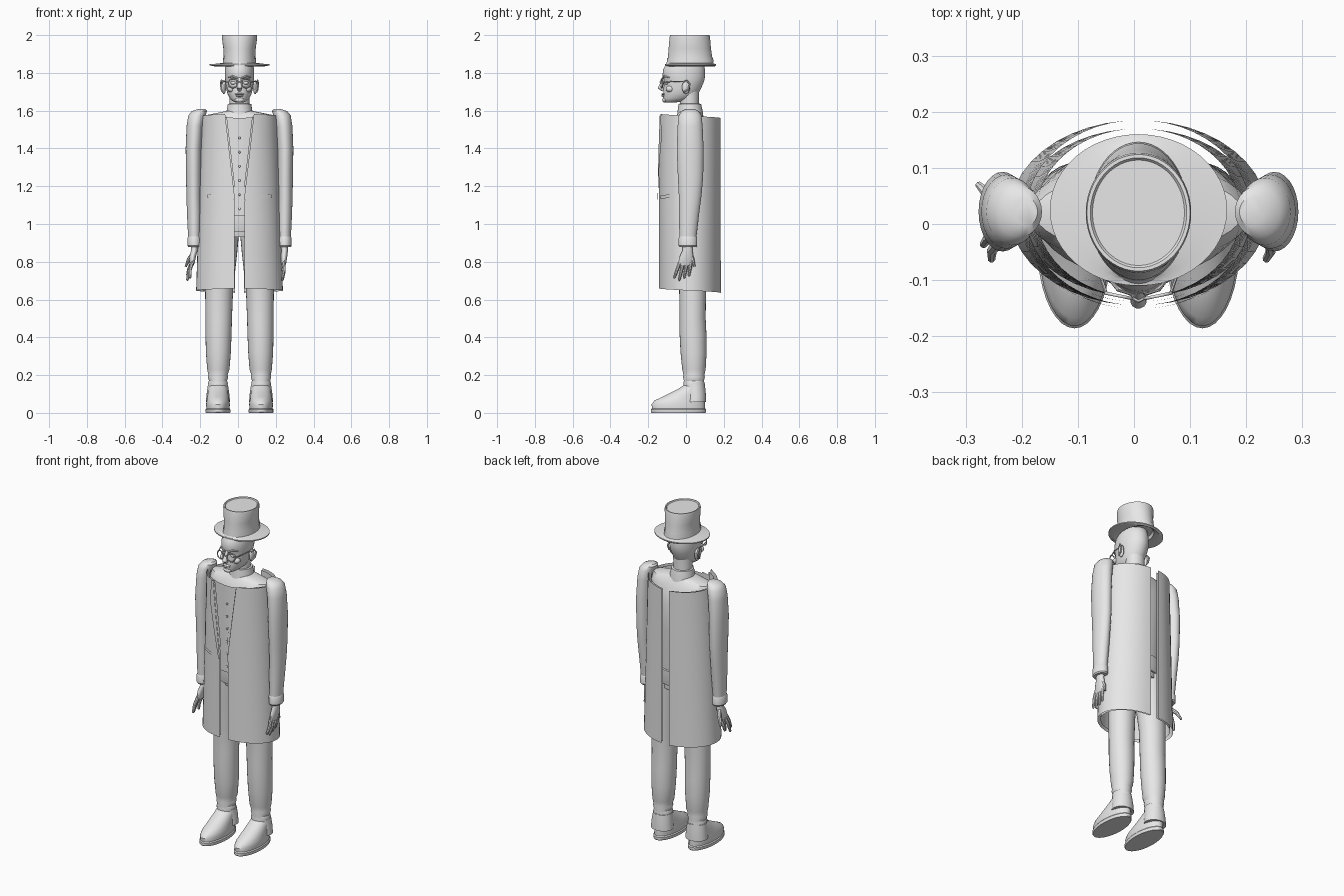
import bpy, bmesh, math
from mathutils import Vector

X0 = 0.008  # figure's centre line
grey = bpy.data.materials.new("plain_grey")
grey.diffuse_color = (0.8, 0.8, 0.8, 1)


def finish(name, bm, angle=0.6):
    bmesh.ops.recalc_face_normals(bm, faces=bm.faces)
    me = bpy.data.meshes.new(name)
    bm.to_mesh(me)
    bm.free()
    me.materials.append(grey)
    me.shade_smooth()
    me.set_sharp_from_angle(angle=angle)
    ob = bpy.data.objects.new(name, me)
    ob.location.x = X0
    bpy.context.collection.objects.link(ob)
    return ob


def bridge(bm, loops, closed=True):
    for a, b in zip(loops, loops[1:]):
        n = len(a)
        for i in range(n if closed else n - 1):
            j = (i + 1) % n
            bm.faces.new((a[i], a[j], b[j], b[i]))


def loft(name, rings, n=28, tilt=0.0, caps=True):
    """Stack of ellipses: (z, centre x, centre y, radius x, radius y)."""
    bm = bmesh.new()
    loops = []
    for z, cx, cy, rx, ry in rings:
        loop = []
        for i in range(n):
            t = math.tau * i / n
            y = cy + ry * math.sin(t)
            loop.append(bm.verts.new((cx + rx * math.cos(t), y, z + tilt * y)))
        loops.append(loop)
    bridge(bm, loops)
    if caps:
        bm.faces.new(loops[0])
        bm.faces.new(loops[-1])
    return finish(name, bm)


def tube(name, pts, radii, n=10):
    """Round tube through points, one radius for each."""
    bm = bmesh.new()
    pts = [Vector(p) for p in pts]
    loops = []
    for i, p in enumerate(pts):
        d = (pts[min(i + 1, len(pts) - 1)] - pts[max(i - 1, 0)]).normalized()
        u = d.cross(Vector((0.3, 1, 0.2))).normalized()
        v = d.cross(u)
        loops.append([bm.verts.new(p + radii[i] * (u * math.cos(math.tau * k / n) + v * math.sin(math.tau * k / n)))
                      for k in range(n)])
    bridge(bm, loops)
    bm.faces.new(loops[0])
    bm.faces.new(loops[-1])
    return finish(name, bm)


def ball(name, pos, size):
    bm = bmesh.new()
    bmesh.ops.create_uvsphere(bm, u_segments=16, v_segments=10, radius=1)
    for v in bm.verts:
        v.co = Vector(pos) + Vector([a * b for a, b in zip(v.co, size)])
    return finish(name, bm)


def shell(name, z0, z1, rx, ry, x_in, x_out, s=1, drop=0.025, nt=20, nz=12, cy=0.02):
    """Curved upright cloth panel; x_out=None wraps round to the back opening."""
    bm = bmesh.new()
    rows = []
    for k in range(nz + 1):
        f = k / nz
        z = z0 + (z1 - z0) * f
        r = rx(z)
        a = math.asin(x_in(z) / r)
        b = math.pi - math.asin(0.025 / r) if x_out is None else math.asin(x_out(z) / r)
        row = []
        for i in range(nt + 1):
            t = a + (b - a) * i / nt
            row.append(bm.verts.new((s * r * math.sin(t), cy - ry * math.cos(t), z - drop * t / math.pi)))
        rows.append(row)
    bridge(bm, rows, closed=False)
    return finish(name, bm)


def ramp(z, za, a, zb, b):
    f = min(1, max(0, (z - za) / (zb - za)))
    return a + (b - a) * f


def coat_rx(z):
    return ramp(z, 0.65, 0.23, 1.58, 0.2)


def front_edge(z):
    return ramp(z, 1.12, 0.027, 1.58, 0.08)


# Torso, collar and neck
loft("torso", [(0.93, 0, 0.03, 0.13, 0.09), (1.05, 0, 0.02, 0.15, 0.105), (1.3, 0, 0.02, 0.165, 0.115),
               (1.45, 0, 0.02, 0.185, 0.115), (1.54, 0, 0.02, 0.2, 0.09), (1.575, 0, 0.02, 0.185, 0.07),
               (1.59, 0, 0.02, 0.11, 0.06), (1.6, 0, 0.02, 0.06, 0.055)], 40)
loft("collar", [(1.57, 0, 0.022, 0.072, 0.07), (1.6, 0, 0.022, 0.068, 0.066), (1.635, 0, 0.02, 0.062, 0.06),
                (1.637, 0, 0.02, 0.055, 0.053)])
loft("neck", [(1.58, 0, 0.02, 0.055, 0.052), (1.65, 0, 0.018, 0.053, 0.05), (1.72, 0, 0.015, 0.055, 0.055)])

# Head from chin to scalp: height, front y, back y, half width
prof = [(1.643, -0.105, -0.06, 0.02), (1.65, -0.118, -0.01, 0.036), (1.665, -0.122, 0.045, 0.052),
        (1.69, -0.12, 0.066, 0.064), (1.715, -0.12, 0.078, 0.07), (1.745, -0.115, 0.092, 0.074),
        (1.765, -0.118, 0.098, 0.076), (1.785, -0.125, 0.101, 0.077), (1.82, -0.12, 0.1, 0.077),
        (1.86, -0.1, 0.09, 0.07), (1.89, -0.05, 0.06, 0.045)]
loft("head", [(z, 0, (f + b) / 2, w, (b - f) / 2) for z, f, b, w in prof], 36)
tube("nose", [(0, -0.113, 1.775), (0, -0.126, 1.745), (0, -0.136, 1.722), (0, -0.12, 1.708)],
     [0.008, 0.01, 0.015, 0.009], 12)
ball("upper_lip", (0, -0.119, 1.688), (0.025, 0.011, 0.005))
ball("lower_lip", (0, -0.119, 1.679), (0.021, 0.011, 0.006))
ball("chin", (0, -0.112, 1.657), (0.024, 0.014, 0.014))

# Spectacles, brows, eyes and ears
tube("glasses_bridge", [(-0.011, -0.132, 1.748), (0, -0.138, 1.753), (0.011, -0.132, 1.748)], [0.003] * 3, 6)
for s, side in ((-1, "left"), (1, "right")):
    bpy.ops.mesh.primitive_torus_add(major_radius=0.024, minor_radius=0.0033, major_segments=28, minor_segments=6,
                                     location=(X0 + s * 0.035, -0.128, 1.745),
                                     rotation=(math.pi / 2, 0, s * 0.2))
    rim = bpy.context.object
    rim.name = side + "_glasses_rim"
    rim.data.materials.append(grey)
    rim.data.shade_smooth()
    tube(side + "_glasses_arm", [(s * 0.058, -0.122, 1.75), (s * 0.079, -0.06, 1.755), (s * 0.083, 0.0, 1.755)],
         [0.003] * 3, 6)
    ball(side + "_eye", (s * 0.032, -0.103, 1.747), (0.016, 0.011, 0.009))
    tube(side + "_brow", [(s * 0.012, -0.123, 1.772), (s * 0.035, -0.115, 1.782), (s * 0.058, -0.09, 1.775)],
         [0.005, 0.006, 0.003], 8)
    ball(side + "_cheek", (s * 0.042, -0.085, 1.715), (0.022, 0.022, 0.018))
    ball(side + "_ear", (s * 0.083, 0.0, 1.725), (0.012, 0.021, 0.037))
    tube(side + "_ear_fold", [(s * 0.09, -0.012, 1.7), (s * 0.096, 0.012, 1.712), (s * 0.099, 0.02, 1.74),
                              (s * 0.096, 0.004, 1.76), (s * 0.088, -0.014, 1.75)], [0.005] * 5, 8)

# Top hat: underside, brim, crown and recessed lid
loft("top_hat", [(1.86, 0, 0.02, 0.08, 0.11), (1.842, 0, 0.025, 0.085, 0.115), (1.834, 0, 0.028, 0.13, 0.125),
                 (1.84, 0, 0.025, 0.158, 0.135), (1.846, 0, 0.025, 0.158, 0.135),
                 (1.848, 0, 0.025, 0.13, 0.126), (1.853, 0, 0.022, 0.088, 0.122),
                 (1.87, 0, 0.022, 0.083, 0.119), (1.93, 0, 0.02, 0.086, 0.112),
                 (1.99, 0, 0.02, 0.094, 0.107), (2.0, 0, 0.02, 0.092, 0.104),
                 (2.0, 0, 0.02, 0.086, 0.098), (1.995, 0, 0.02, 0.082, 0.094)], 48)
loft("hat_band", [(1.856, 0, 0.022, 0.088, 0.124), (1.88, 0, 0.022, 0.086, 0.121)], 48, caps=False)

# Waistcoat with buttons and shirt front
for s, side in ((-1, "left"), (1, "right")):
    shell(side + "_waistcoat", 1.045, 1.565, lambda z: 0.185, 0.136, lambda z: ramp(z, 1.2, 0.0, 1.56, 0.035),
          lambda z: ramp(z, 1.1, 0.06, 1.56, 0.1), s, 0, 8)
shell("shirt_front", 1.1, 1.56, lambda z: 0.18, 0.13, lambda z: -0.05, lambda z: 0.05, 1, 0, 8)
for k in range(6):
    ball("button", (0, -0.116, 1.08 + 0.075 * k), (0.006, 0.005, 0.006))
loft("waistband", [(0.96, 0, 0.02, 0.145, 0.11), (1.0, 0, 0.02, 0.15, 0.118), (1.05, 0, 0.02, 0.15, 0.118)], 36)

for s, side in ((-1, "left"), (1, "right")):
    # Long coat, lining, lapel, collar points and pocket
    shell(side + "_coat", 0.66, 1.585, coat_rx, 0.165, front_edge, None, s)
    shell(side + "_coat_lining", 0.665, 1.58, lambda z: coat_rx(z) - 0.018, 0.15,
          lambda z: front_edge(z) + 0.003, None, s)
    shell(side + "_lapel", 1.13, 1.585, lambda z: coat_rx(z) + 0.004, 0.171, lambda z: front_edge(z) - 0.004,
          lambda z: min(ramp(z, 1.13, 0.034, 1.47, 0.105), ramp(z, 1.47, 0.105, 1.585, 0.088)), s, 0.02, 5, 16)
    shell(side + "_lapel_fold", 1.2, 1.57, lambda z: coat_rx(z) + 0.002, 0.158, lambda z: front_edge(z) - 0.012,
          lambda z: front_edge(z) + 0.004, s, 0.02, 3)
    shell(side + "_pocket", 1.125, 1.143, lambda z: coat_rx(z) + 0.006, 0.17, lambda z: 0.09,
          lambda z: 0.17, s, -0.05, 8, 2)

    # Sleeve with shoulder and cuff
    loft(side + "_sleeve", [(z, s * x, y, a, b) for z, x, y, a, b in (
        (1.608, 0.2, 0.022, 0.02, 0.025), (1.598, 0.212, 0.022, 0.04, 0.045), (1.575, 0.225, 0.022, 0.046, 0.06),
        (1.52, 0.235, 0.022, 0.045, 0.066), (1.4, 0.242, 0.022, 0.043, 0.071), (1.25, 0.242, 0.024, 0.041, 0.067),
        (1.15, 0.242, 0.022, 0.039, 0.06), (1.05, 0.24, 0.016, 0.038, 0.053), (0.93, 0.239, 0.01, 0.033, 0.045))])
    loft(side + "_cuff", [(z, s * 0.239, 0.01, a, a + 0.012) for z, a in (
        (0.935, 0.032), (0.925, 0.037), (0.885, 0.037), (0.878, 0.032))])

    # Hand: the left one is spread outward, the right one hangs forward
    spread = side == "left"
    lean = 0.022 if spread else -0.012
    loft(side + "_hand", [(0.9, s * 0.238, 0.01, 0.019, 0.026), (0.86, s * 0.239, 0.008, 0.018, 0.027),
                          (0.83, s * (0.24 + lean / 3), 0.003, 0.017, 0.036),
                          (0.795, s * (0.24 + lean / 2), -0.004, 0.014, 0.038),
                          (0.78, s * (0.24 + lean / 2), -0.004, 0.009, 0.034)], 18)
    for k in range(4):
        y = -0.034 + 0.02 * k
        base = Vector((s * (0.24 + lean / 2), y, 0.795))
        tip = Vector((s * (0.24 + lean + (0.014 * (k % 2) if spread else 0)),
                      y * 1.3 - 0.018, 0.705 + 0.012 * abs(k - 1)))
        tube(side + "_finger", [base, base.lerp(tip, 0.5) + Vector((s * 0.005, 0, 0)), tip, tip - Vector((0, 0, 0.006))],
             [0.0105, 0.009, 0.007, 0.003], 8)
    ty = 0.07 if spread else 0.045
    tube(side + "_thumb", [(s * 0.24, 0.02, 0.85), (s * (0.245 + lean), ty * 0.75, 0.815),
                           (s * (0.252 + 1.5 * lean), ty, 0.775)], [0.012, 0.011, 0.006], 8)

    # Trouser leg with gathered ankle
    loft(side + "_trouser_leg", [(z, s * x, y, a, b) for z, x, y, a, b in (
        (0.13, 0.114, 0.042, 0.05, 0.054), (0.16, 0.114, 0.042, 0.052, 0.056), (0.17, 0.114, 0.042, 0.048, 0.053),
        (0.19, 0.114, 0.042, 0.054, 0.058), (0.2, 0.114, 0.042, 0.051, 0.055), (0.23, 0.112, 0.042, 0.059, 0.062),
        (0.32, 0.112, 0.04, 0.066, 0.069), (0.42, 0.111, 0.037, 0.069, 0.071), (0.5, 0.11, 0.035, 0.07, 0.069),
        (0.65, 0.108, 0.035, 0.074, 0.071), (0.85, 0.092, 0.03, 0.08, 0.085), (0.98, 0.08, 0.03, 0.08, 0.09))])

    # Shoe: sole, upper and heel counter
    loft(side + "_sole", [(z, s * 0.114, -0.04, a, b) for z, a, b in (
        (0, 0.064, 0.143), (0.004, 0.066, 0.146), (0.018, 0.066, 0.146), (0.024, 0.061, 0.141))], 36)
    loft(side + "_shoe", [(z, s * 0.114, (f + 0.1) / 2, a, (0.1 - f) / 2) for z, f, a in (
        (0.02, -0.18, 0.061), (0.045, -0.182, 0.063), (0.065, -0.168, 0.06), (0.085, -0.125, 0.057),
        (0.105, -0.085, 0.054), (0.125, -0.045, 0.051), (0.145, -0.015, 0.047), (0.155, 0.0, 0.04))], 36)
    loft(side + "_heel_counter", [(0.058, s * 0.114, 0.05, 0.064, 0.056), (0.1, s * 0.114, 0.05, 0.06, 0.055),
                                  (0.15, s * 0.114, 0.045, 0.053, 0.055)])
